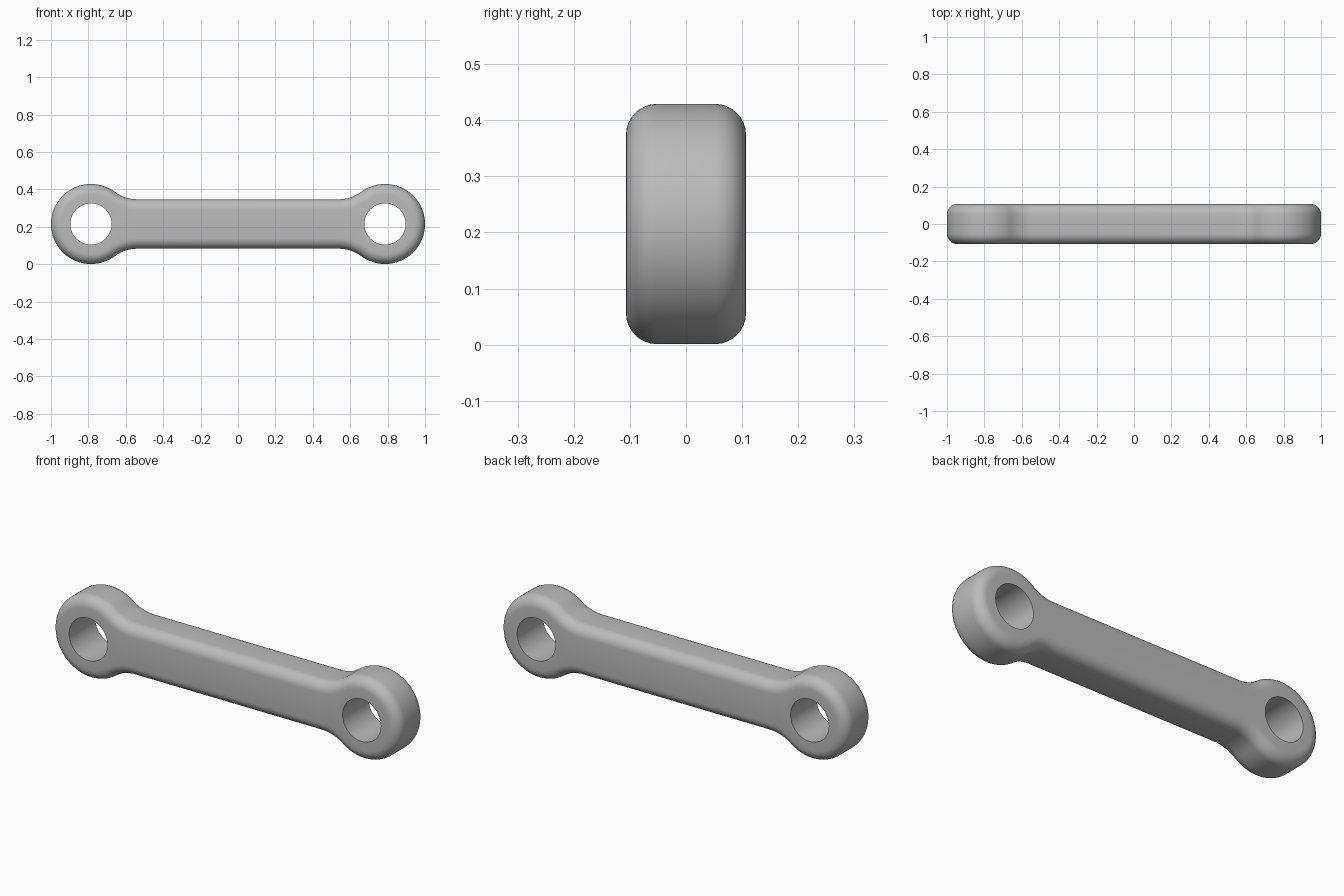
import bpy, bmesh
from math import sin, cos, pi, atan2, sqrt

cube = bpy.data.objects.get("Cube")
if cube:
    bpy.data.objects.remove(cube, do_unlink=True)

EYE_X, EYE_R, HOLE_R = 0.786, 0.214, 0.11   # end eyes and their bores
BAR_H, DEPTH, ROUND = 0.132, 0.107, 0.055   # half height, half depth, edge rounding
FILLET_R = 0.2                              # blend between bar and eye
MID_Z = 0.215

# Metal colour
metal = bpy.data.materials.new("grey_metal")
metal.use_nodes = True
grey = (0.5, 0.5, 0.5, 1)
metal.diffuse_color = grey
metal.node_tree.nodes["Principled BSDF"].inputs["Base Color"].default_value = grey


def arc(cx, cz, radius, start, end, steps, side=1):
    """Points on an arc, each with its outward normal."""
    out = []
    for i in range(steps + 1):
        a = start + (end - start) * i / steps
        c, s = cos(a), sin(a)
        out.append((cx + radius * c, cz + radius * s, side * c, side * s))
    return out


# Outline: one quarter, mirrored to the other three
fillet_z = BAR_H + FILLET_R
fillet_x = EYE_X - sqrt((EYE_R + FILLET_R) ** 2 - fillet_z ** 2)
join = atan2(fillet_z, fillet_x - EYE_X)
quarter = arc(EYE_X, 0, EYE_R, 0, join, 28)
quarter += arc(fillet_x, fillet_z, FILLET_R, join - pi, -pi / 2, 10, -1)[1:]
half = quarter + [(-x, z, -nx, nz) for x, z, nx, nz in reversed(quarter)]
outline = half + [(x, -z, nx, -nz) for x, z, nx, nz in reversed(half[1:-1])]

bm = bmesh.new()


def ring(points, y):
    return [bm.verts.new((x, y, z + MID_Z)) for x, z in points]


def skin(a, b):
    for i in range(len(a)):
        j = (i + 1) % len(a)
        bm.faces.new((a[i], a[j], b[j], b[i]))


def loop_edges(loop):
    return [bm.edges.get((loop[i - 1], loop[i])) for i in range(len(loop))]


# Rounded outer wall: inset layers follow a quarter circle on each rim
STEPS = 8
rim = [(ROUND * (1 - sin(t)), DEPTH - ROUND * (1 - cos(t)))
       for t in (pi / 2 * i / STEPS for i in range(STEPS + 1))]
section = [(d, -y) for d, y in rim] + [(d, y) for d, y in reversed(rim)]
layers = [ring([(x - nx * d, z - nz * d) for x, z, nx, nz in outline], y)
          for d, y in section]
for a, b in zip(layers, layers[1:]):
    skin(a, b)

# Straight bores through both eyes
bores = []
for side in (-1, 1):
    circle = [p[:2] for p in arc(side * EYE_X, 0, HOLE_R, 0, 2 * pi, 48)[:-1]]
    pair = ring(circle, -DEPTH), ring(circle, DEPTH)
    skin(*pair)
    bores.append(pair)

# Flat front and back faces around the bores
for k, outer in enumerate((layers[0], layers[-1])):
    edges = loop_edges(outer)
    for pair in bores:
        edges += loop_edges(pair[k])
    bmesh.ops.triangle_fill(bm, edges=edges, use_beauty=True,
                            normal=(0, 2 * k - 1, 0))
bmesh.ops.recalc_face_normals(bm, faces=bm.faces[:])

mesh = bpy.data.meshes.new("connecting_link")
bm.to_mesh(mesh)
bm.free()
mesh.materials.append(metal)
link = bpy.data.objects.new("connecting_link", mesh)
bpy.context.collection.objects.link(link)
bpy.ops.object.select_all(action="DESELECT")
link.select_set(True)
bpy.context.view_layer.objects.active = link
bpy.ops.object.shade_smooth_by_angle(angle=pi / 6)
